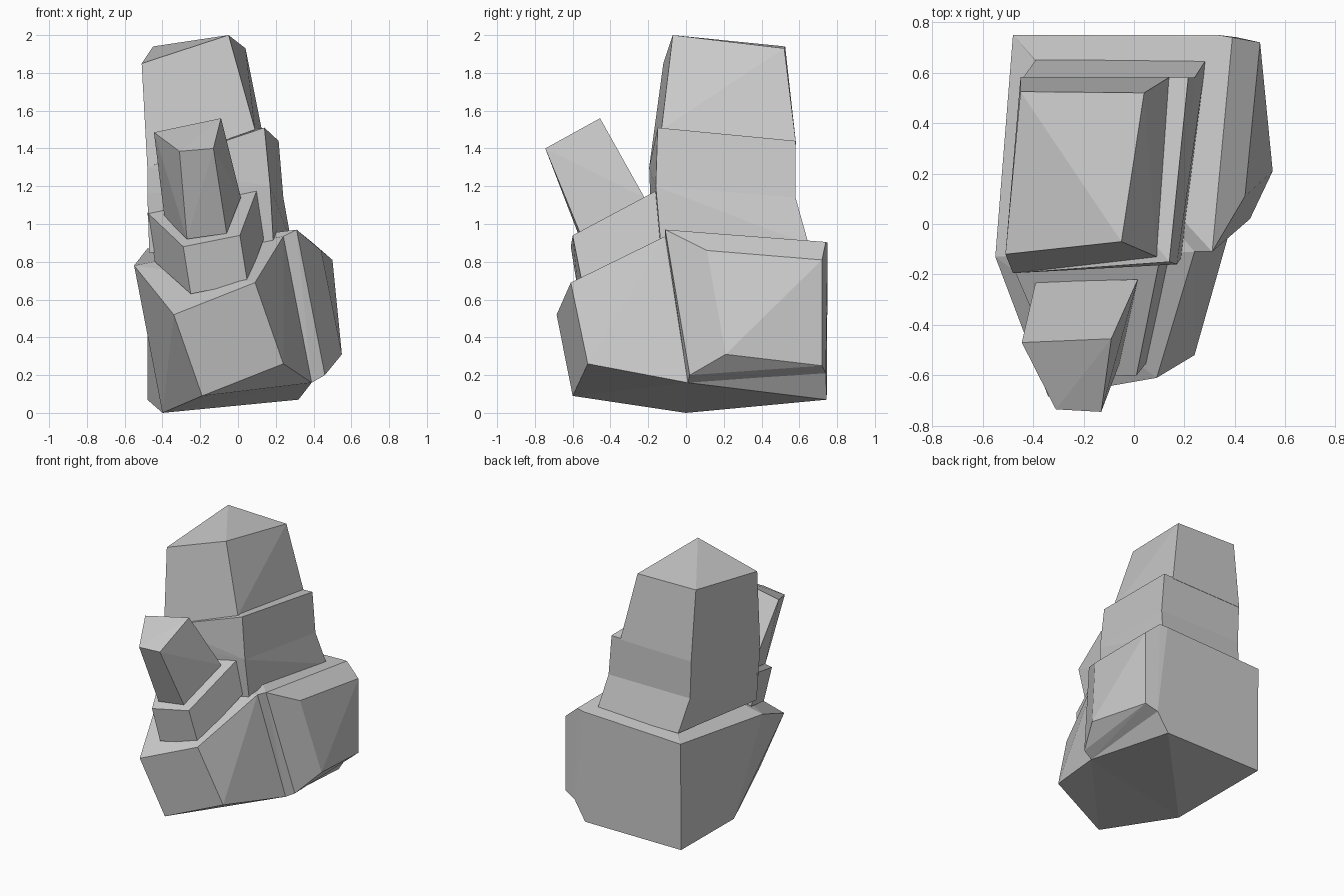
import bpy, bmesh, math


def facet_block(name, *rings):
    """Flat-faced convex stone spanning the given corner rings."""
    bm = bmesh.new()
    for ring in rings:
        for co in ring:
            bm.verts.new(co)
    hull = bmesh.ops.convex_hull(bm, input=bm.verts[:])
    loose = set(hull["geom_interior"]) | set(hull["geom_unused"])
    bmesh.ops.delete(bm, geom=[v for v in loose if isinstance(v, bmesh.types.BMVert)],
                     context='VERTS')
    # merge almost coplanar triangles into broad facets
    bmesh.ops.dissolve_limit(bm, angle_limit=math.radians(4),
                             verts=bm.verts[:], edges=bm.edges[:])
    bmesh.ops.recalc_face_normals(bm, faces=bm.faces[:])
    mesh = bpy.data.meshes.new(name)
    bm.to_mesh(mesh)
    bm.free()
    obj = bpy.data.objects.new(name, mesh)
    bpy.context.collection.objects.link(obj)
    return obj


# corners and rings shared by neighbouring blocks
keel = (-0.40, 0.0, 0.0)
keel_right = (0.39, 0.01, 0.16)
left_peak = (-0.55, -0.13, 0.78)
right_peak = (0.24, -0.11, 0.935)
back_left = (-0.48, 0.75, 0.87)
side_ring = [(0.31, -0.11, 0.97), (0.39, 0.74, 0.905),
             (0.41, 0.74, 0.21), (0.46, 0.21, 0.27)]
waist = [(-0.48, -0.19, 1.16), (0.17, -0.16, 1.20),
         (0.24, 0.58, 1.14), (-0.44, 0.58, 1.14)]

# rear base
facet_block("rear_base", side_ring,
            [keel, keel_right, right_peak, back_left],
            [(-0.48, 0.745, 0.07), (0.32, 0.745, 0.07), (0.33, 0.75, 0.90)])

# slab pushed out of the rear base's right side
facet_block("side_slab", side_ring, [keel_right],
            [(0.44, 0.11, 0.86), (0.50, 0.72, 0.81),
             (0.50, 0.72, 0.25), (0.55, 0.21, 0.31), (0.46, 0.02, 0.20)])

# front base, leaning toward the viewer
facet_block("front_base",
            [keel, keel_right, left_peak, right_peak, back_left],
            [(-0.34, -0.685, 0.52), (0.09, -0.61, 0.69),
             (0.24, -0.52, 0.26), (-0.19, -0.60, 0.09)])

# flared tower foot
facet_block("tower_foot", waist,
            [(-0.47, -0.17, 0.85), (0.19, -0.13, 0.85),
             (0.285, 0.65, 0.89), (-0.39, 0.65, 0.89)])

# lower tower tier
facet_block("tower_lower", waist,
            [(-0.48, -0.195, 1.30), (0.14, -0.15, 1.51),
             (0.215, 0.58, 1.44), (-0.45, 0.58, 1.42)])

# upper tower tier with a slanted cap
facet_block("tower_upper",
            [(-0.48, -0.195, 1.30), (0.09, -0.13, 1.50),
             (0.14, 0.582, 1.43), (-0.45, 0.582, 1.42)],
            [(-0.51, -0.12, 1.85), (-0.05, -0.07, 2.0),
             (0.04, 0.52, 1.93), (-0.45, 0.525, 1.94)])

# stepped block resting on the front base
facet_block("front_step",
            [(-0.48, -0.17, 1.06), (0.10, -0.15, 1.18),
             (0.14, -0.12, 0.93), (-0.44, -0.15, 0.80)],
            [(-0.29, -0.61, 0.88), (0.01, -0.60, 0.94),
             (0.05, -0.55, 0.69), (-0.25, -0.57, 0.63)])

# tilted spur rising from the step
facet_block("front_spur",
            [(-0.27, -0.56, 0.92), (-0.06, -0.56, 0.95),
             (0.015, -0.22, 1.14), (-0.39, -0.23, 1.04)],
            [(-0.31, -0.735, 1.385), (-0.13, -0.745, 1.40),
             (-0.09, -0.455, 1.56), (-0.445, -0.47, 1.485)])
